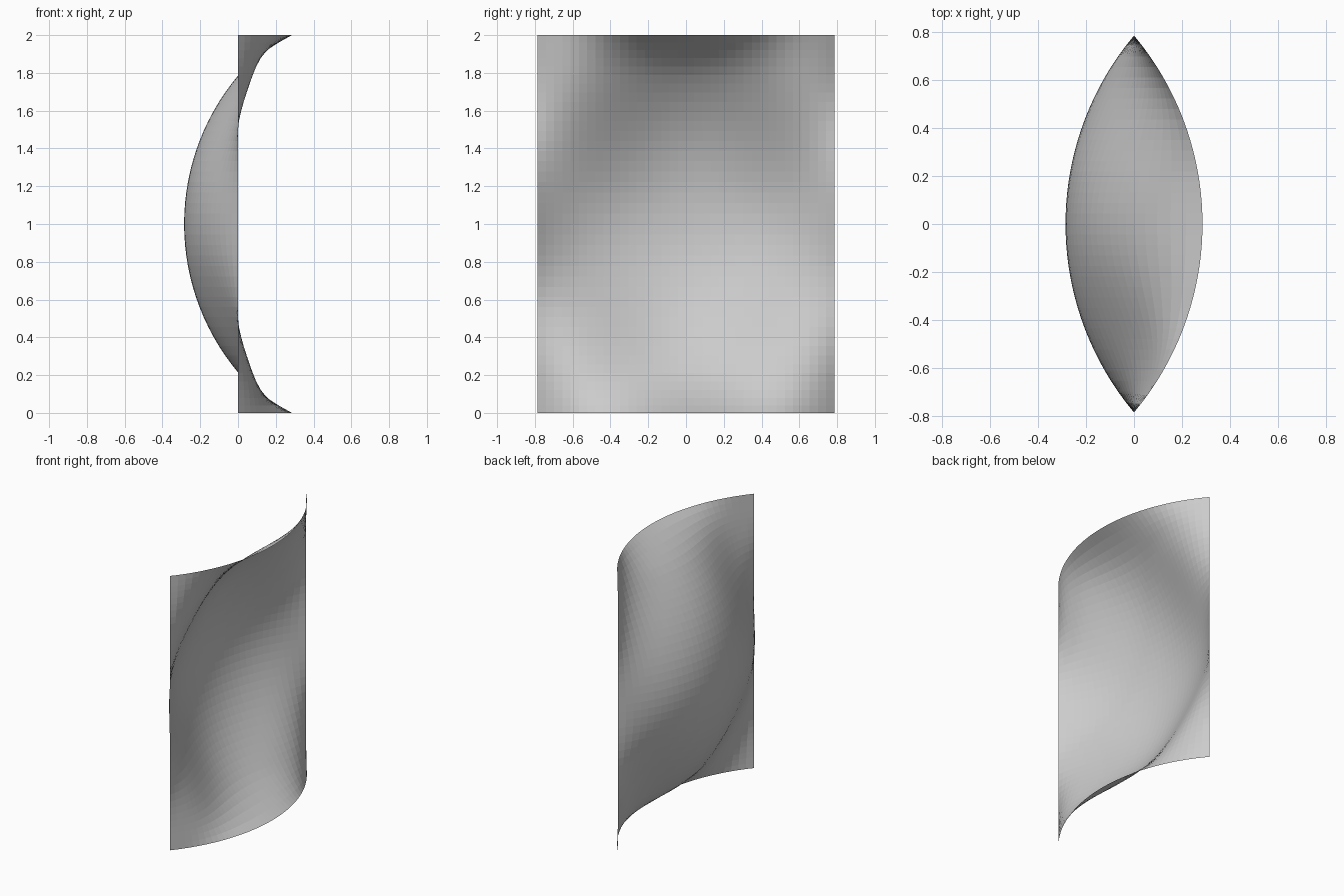
import bpy, bmesh, math

if "Cube" in bpy.data.objects:
    bpy.data.objects.remove(bpy.data.objects["Cube"])

H = math.pi / 4          # half width in y
S = H - 0.5              # bulge depth (about 0.285)
R = (H * H + S * S) / (2 * S)
NY, NZ = 36, 40


def arc(t):
    # circular arc: S at t = 0, zero at t = +-H
    return math.sqrt(max(R * R - t * t, 0)) - (R - S)


def centre_profile(d):
    # x along y = 0, d is height measured from the middle
    extra = max(0, (abs(d) - H) / (1 - H))
    return -arc(d) + (S + arc(1)) * extra ** 2


def bulge(y, z):
    w = y / H
    keep = max(0, 1 - w * w) ** 1.5
    edge = S * math.cos(math.pi * z)
    return arc(y) / S * (centre_profile(z - 1) * keep + edge * (1 - keep))


# Curved sheet with straight side edges and arched top and bottom edges
bm = bmesh.new()
rows = []
for j in range(NZ + 1):
    t = 2 * j / NZ - 1
    d = t * (1.12 - 0.12 * t * t)      # rows get closer towards the ends
    rows.append([bm.verts.new((bulge(y, 1 + d), y, 1 + d))
                 for y in (H * (2 * i / NY - 1) for i in range(NY + 1))])
for a, b in zip(rows, rows[1:]):
    for i in range(NY):
        bm.faces.new((a[i], a[i + 1], b[i + 1], b[i]))

mesh = bpy.data.meshes.new("curved_sheet")
bm.to_mesh(mesh)
bm.free()
sheet = bpy.data.objects.new("curved_sheet", mesh)
bpy.context.collection.objects.link(sheet)
